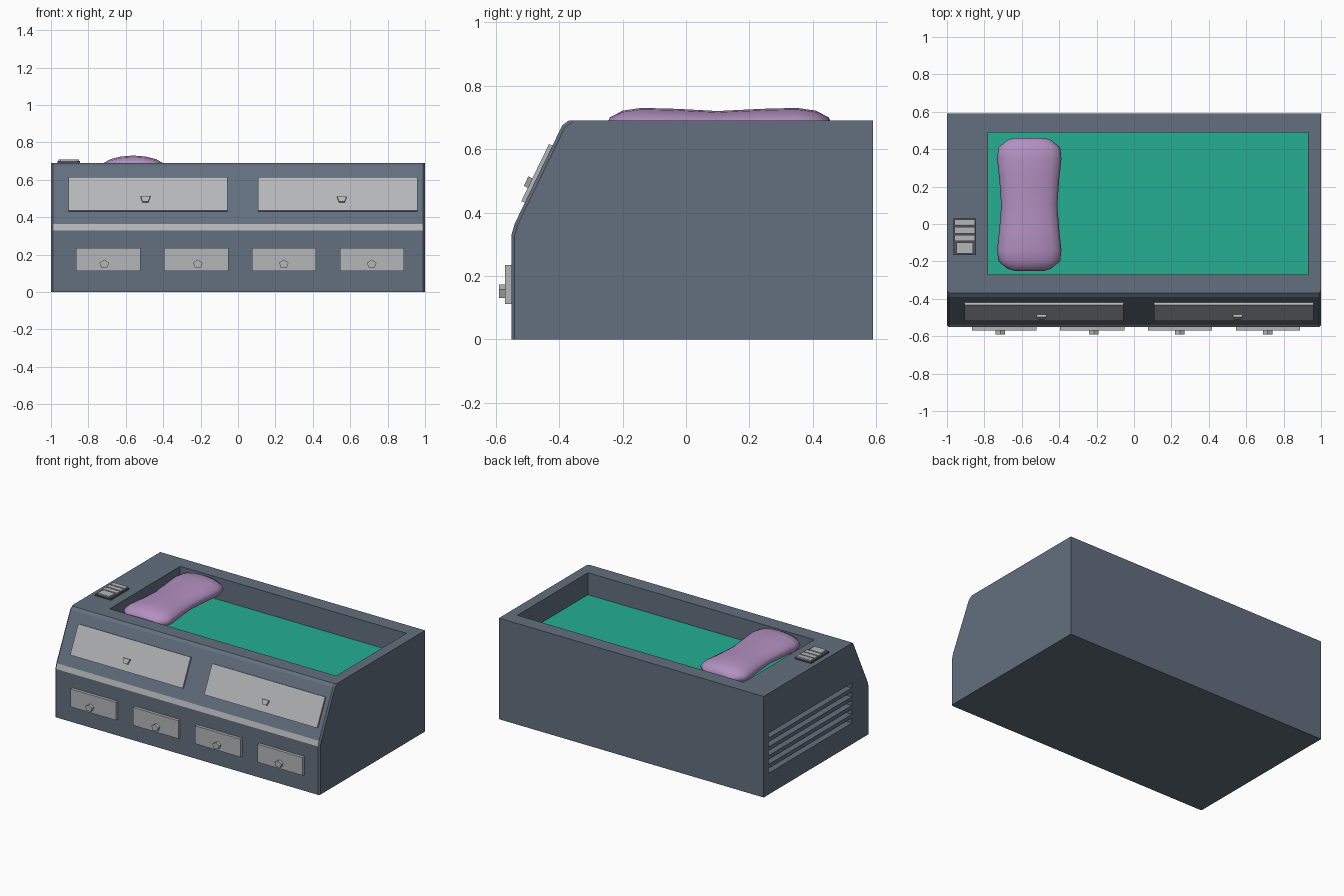
import bpy, bmesh, math
from mathutils import Matrix

if "Cube" in bpy.data.objects:
    bpy.data.objects.remove(bpy.data.objects["Cube"])


def material(name, rgb):
    m = bpy.data.materials.new(name)
    m.diffuse_color = (*rgb, 1)
    m.use_nodes = True
    m.node_tree.nodes["Principled BSDF"].inputs["Base Color"].default_value = m.diffuse_color
    return m


BODY = material("slate blue", (0.125, 0.16, 0.21))
GREY = material("light grey", (0.46, 0.47, 0.48))
DARK = material("dark grey", (0.075, 0.085, 0.095))
GREEN = material("mattress green", (0.018, 0.43, 0.29))
LILAC = material("pillow lilac", (0.45, 0.28, 0.53))


def finish(name, bm, *mats):
    bmesh.ops.recalc_face_normals(bm, faces=bm.faces)
    me = bpy.data.meshes.new(name)
    bm.to_mesh(me)
    bm.free()
    for m in mats:
        me.materials.append(m)
    ob = bpy.data.objects.new(name, me)
    bpy.context.collection.objects.link(ob)
    return ob


def box(name, x, y, z, mat, tilt=0):
    """Box from (min, max) pairs, optionally tilted about its centre."""
    bm = bmesh.new()
    bmesh.ops.create_cube(bm, size=1)
    bmesh.ops.scale(bm, vec=(x[1] - x[0], y[1] - y[0], z[1] - z[0]), verts=bm.verts)
    ob = finish(name, bm, mat)
    ob.location = [(a + b) / 2 for a, b in (x, y, z)]
    ob.rotation_euler.x = tilt
    return ob


def prism(name, outline, y0, y1, mat):
    """Outline in x/z extruded along y."""
    bm = bmesh.new()
    f = bm.faces.new([bm.verts.new((x, y0, z)) for x, z in outline])
    r = bmesh.ops.extrude_face_region(bm, geom=[f])
    vs = [v for v in r["geom"] if isinstance(v, bmesh.types.BMVert)]
    bmesh.ops.translate(bm, vec=(0, y1 - y0, 0), verts=vs)
    return finish(name, bm, mat)


# body: side profile extruded across x, with the bend strip in grey
profile = [(-.55, 0), (-.55, .33), (-.54, .365), (-.39, .675), (-.37, .69), (.59, .69), (.59, 0)]
bm = bmesh.new()
face = bm.faces.new([bm.verts.new((-1, y, z)) for y, z in profile])
r = bmesh.ops.extrude_face_region(bm, geom=[face])
bmesh.ops.translate(bm, vec=(2, 0, 0), verts=[v for v in r["geom"] if isinstance(v, bmesh.types.BMVert)])
bmesh.ops.recalc_face_normals(bm, faces=bm.faces)
front = [e for e in bm.edges if abs(e.verts[0].co.x - e.verts[1].co.x) < .01
         and all(v.co.y < -.3 for v in e.verts) and abs(e.verts[0].co.z - e.verts[1].co.z) > .001]
bmesh.ops.bevel(bm, geom=front, offset=.01, segments=1, affect='EDGES')
bmesh.ops.recalc_face_normals(bm, faces=bm.faces)
for f in bm.faces:
    f.normal_update()
    if f.normal.y < -.5 and .15 < f.normal.z < .38 and abs(f.normal.x) < .1:
        f.material_index = 1
body = finish("bed_body", bm, BODY, GREY)

# recess for the mattress and vent slots on the left side
cutters = [box("recess_cutter", (-.78, .93), (-.27, .49), (.535, .8), BODY)]
for i in range(5):
    z = .145 + i * .06
    cutters.append(box(f"vent_cutter_{i}", (-1.1, -.9), (-.36, .54), (z, z + .033), BODY))
for c in cutters:
    c.hide_render = True
    c.hide_viewport = False
    c.display_type = 'WIRE'
    mod = body.modifiers.new(c.name, 'BOOLEAN')
    mod.operation = 'DIFFERENCE'
    mod.solver = 'EXACT'
    mod.object = c
# bake the cuts and drop the helpers
bpy.context.view_layer.update()
cut = bpy.data.meshes.new_from_object(body.evaluated_get(bpy.context.evaluated_depsgraph_get()))
body.modifiers.clear()
body.data = cut
for c in cutters:
    bpy.data.objects.remove(c)

# mattress
box("mattress", (-.78, .93), (-.27, .49), (.533, .54), GREEN)

# tilted upper doors with small pulls
tilt = -math.atan2(.15, .31)
slope_y = lambda z: -.54 + (z - .365) * .15 / .31
for i, (x0, x1, hx) in enumerate([(-.905, -.055, -.495), (.107, .96, .555)]):
    y = slope_y(.521)
    box(f"upper_door_{i}", (x0, x1), (y - .012, y + .012), (.421, .621), GREY, tilt)
    pull = prism(f"door_pull_{i}", [(-.026, .017), (-.015, -.016), (.015, -.016), (.026, .017)], -.026, 0, GREY)
    pull.location = (hx, slope_y(.487), .487)
    pull.rotation_euler.x = tilt

# lower drawers with pentagonal knobs
for i, (x0, kx) in enumerate([(-.865, -.715), (-.395, -.215), (.075, .245), (.545, .715)]):
    box(f"drawer_{i}", (x0, x0 + .343), (-.57, -.545), (.112, .235), GREY)
    pts = [(kx + .027 * math.sin(a), .15 + .024 * math.cos(a))
           for a in (k * math.tau / 5 for k in range(5))]
    prism(f"drawer_knob_{i}", pts, -.59, -.565, GREY)

# control pad with key rows
box("control_pad", (-.965, -.845), (-.165, .03), (.685, .7), DARK)
for i, (y0, y1) in enumerate([(-.008, .025), (-.05, -.016), (-.092, -.058)]):
    box(f"pad_key_{i}", (-.96, -.85), (y0, y1), (.695, .71), GREY)
box("pad_key_large", (-.95, -.86), (-.158, -.1), (.695, .71), GREY)

# pillow: elliptical rings along y, pinched in the middle
rings = [(-.25, .08, .012), (-.24, .115, .035), (-.2, .165, .056), (-.14, .172, .065), (-.03, .16, .062),
         (.1, .15, .055), (.24, .16, .062), (.35, .172, .065), (.41, .165, .056), (.45, .115, .035), (.46, .08, .012)]
bm = bmesh.new()
n = 16
loops = []
for y, w, h in rings:
    loop = []
    for k in range(n):
        a = k * math.tau / n
        loop.append(bm.verts.new((-.56 + w * math.cos(a), y, .665 + h * math.sin(a))))
    loops.append(loop)
for a, b in zip(loops, loops[1:]):
    for k in range(n):
        bm.faces.new((a[k], a[(k + 1) % n], b[(k + 1) % n], b[k]))
bm.faces.new(loops[0])
bm.faces.new(loops[-1])
for f in bm.faces:
    f.smooth = True
finish("pillow", bm, LILAC)
